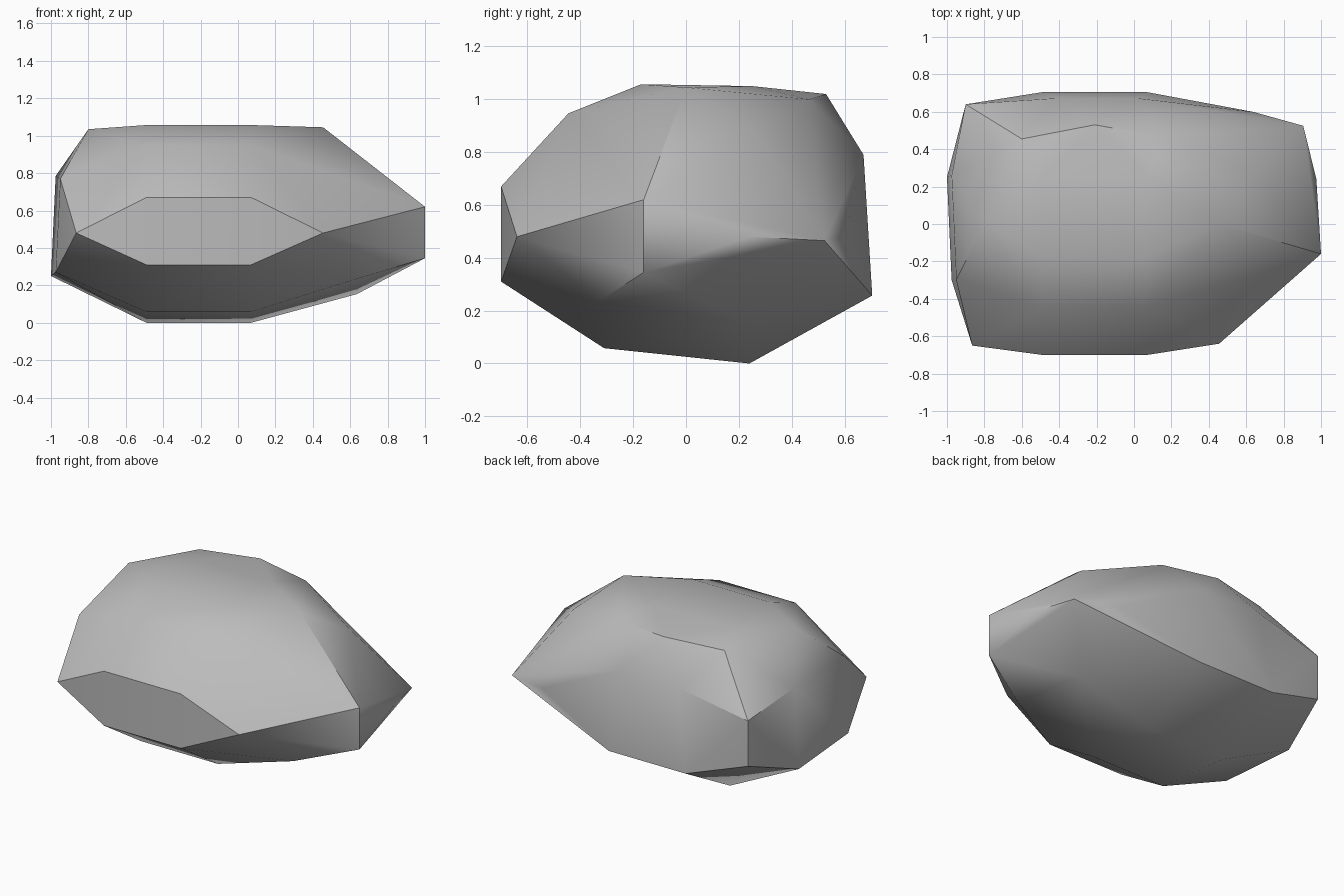
import bpy
import bmesh
import math

default_cube = bpy.data.objects.get("Cube")
if default_cube:
    bpy.data.objects.remove(default_cube, do_unlink=True)


def make_material(name, value):
    material = bpy.data.materials.new(name)
    material.use_nodes = True
    colour = (value, value, value, 1)
    material.diffuse_color = colour
    shader = material.node_tree.nodes["Principled BSDF"]
    shader.inputs["Base Color"].default_value = colour
    shader.inputs["Roughness"].default_value = 0.9
    return material


def slice_points(x, outline):
    """Place a (y, z) outline on the plane at x."""
    return [(x, y, z) for y, z in outline]


# Thick middle of the boulder: one outline used at two stations
middle_outline = [
    (-0.70, 0.31), (-0.70, 0.67), (-0.445, 0.947), (-0.17, 1.057),
    (0.25, 1.05), (0.705, 0.257), (0.24, 0), (-0.31, 0.058),
]
points = []
for station in (-0.49, 0.07):
    points += slice_points(station, middle_outline)

# Chipped rim along the back of the crown, and the break below it
points += [(-0.6, 0.455, 1.005), (-0.21, 0.53, 1.02), (0.17, 0.465, 1.0)]
for x in (-0.42, 0.02):
    points.append((x, 0.672, 0.79))

# Blunt end on the -x side
points += slice_points(-0.9, [(0.64, 0.39), (0.64, 0.69)])
points += slice_points(-0.865, [(-0.65, 0.48)])
points += slice_points(-0.975, [(-0.3, 0.27), (0.26, 0.785)])
points += [(-1, 0.25, 0.25), (-0.95, -0.3, 0.77), (-0.8, 0, 1.035)]

# Pointed end on the +x side
points += slice_points(0.455, [(-0.64, 0.48), (0, 1.045)])
points += slice_points(0.635, [(-0.33, 0.235), (0.24, 0.153),
                               (0.6, 0.48), (0.265, 0.875)])
points += slice_points(1, [(-0.16, 0.345), (-0.16, 0.62)])
points += [(0.975, 0.24, 0.48), (0.905, 0.525, 0.465)]

# Wrap the sections into one solid
bm = bmesh.new()
for point in points:
    bm.verts.new(point)
hull = bmesh.ops.convex_hull(bm, input=bm.verts[:])
spare = {item for key in ("geom_interior", "geom_unused") for item in hull[key]
         if isinstance(item, bmesh.types.BMVert)}
bmesh.ops.delete(bm, geom=list(spare), context="VERTS")
bmesh.ops.dissolve_limit(bm, angle_limit=math.radians(1),
                         verts=bm.verts[:], edges=bm.edges[:])
bmesh.ops.recalc_face_normals(bm, faces=bm.faces[:])

mesh = bpy.data.meshes.new("boulder")
bm.to_mesh(mesh)
bm.free()
mesh.materials.append(make_material("stone grey", 0.5))
boulder = bpy.data.objects.new("boulder", mesh)
bpy.context.collection.objects.link(boulder)

# Soft facets with crisp broken edges
bpy.ops.object.select_all(action="DESELECT")
boulder.select_set(True)
bpy.context.view_layer.objects.active = boulder
bpy.ops.object.shade_smooth_by_angle(angle=math.radians(35))
